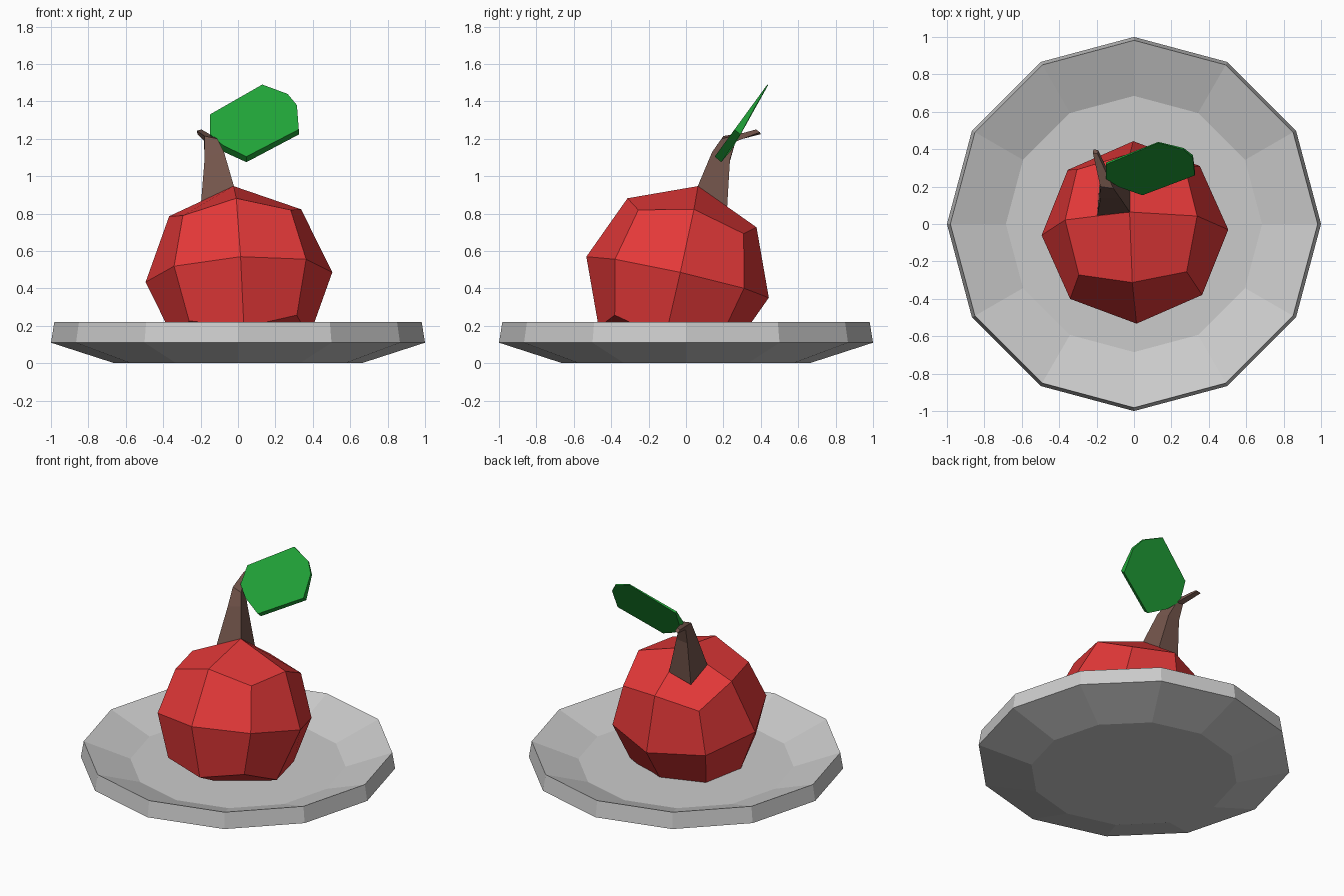
import bpy, bmesh
from math import sin, cos, pi, radians
from mathutils import Matrix, Vector

if "Cube" in bpy.data.objects:
    bpy.data.objects.remove(bpy.data.objects["Cube"])


def material(name, rgb):
    m = bpy.data.materials.new(name)
    m.diffuse_color = (*rgb, 1)
    m.use_nodes = True
    m.node_tree.nodes["Principled BSDF"].inputs["Base Color"].default_value = m.diffuse_color
    return m


def finish(name, bm, mat=None):
    bmesh.ops.recalc_face_normals(bm, faces=bm.faces[:])
    me = bpy.data.meshes.new(name)
    bm.to_mesh(me)
    bm.free()
    ob = bpy.data.objects.new(name, me)
    bpy.context.collection.objects.link(ob)
    if mat:
        me.materials.append(mat)
    return ob


def loft(name, rings, mat=None):
    """Skin equal-length rings of points and cap both ends."""
    bm = bmesh.new()
    vs = [[bm.verts.new(p) for p in r] for r in rings]
    n = len(vs[0])
    for a, b in zip(vs, vs[1:]):
        for i in range(n):
            j = (i + 1) % n
            bm.faces.new((a[i], a[j], b[j], b[i]))
    bm.faces.new(vs[0])
    bm.faces.new(vs[-1])
    return finish(name, bm, mat)


# Twelve-sided dish: underside, outer rim, lip, inner floor
profile = [(.66, 0), (1, .11), (.982, .22), (.685, .11)]
loft("plate", [[(r * cos(i * pi / 6), r * sin(i * pi / 6), z) for i in range(12)]
               for r, z in profile])

# Apple: cube subdivided once and cast to a sphere, leaning back
bm = bmesh.new()
bmesh.ops.create_cube(bm, size=1)
bmesh.ops.subdivide_edges(bm, edges=bm.edges[:], cuts=1, use_grid_fill=True)
lean = (Matrix.Translation((.005, -.045, .46)) @ Matrix.Rotation(radians(1.7), 4, 'Z')
        @ Matrix.Rotation(radians(-3), 4, 'Y') @ Matrix.Rotation(radians(-12.7), 4, 'X'))
for v in bm.verts:
    v.co = lean @ (v.co.normalized() * .5)
    v.co.z = max(v.co.z, .03)   # keep the base inside the plate
finish("apple", bm, material("red", (.77, .04, .04)))

# Four-sided stem growing from the back left top face, bending back to a thin tip
loft("stem", [
    [(-.02, .06, .94), (-.197, .045, .865), (-.185, .21, .785), (-.022, .22, .835)],
    [(-.075, .14, 1.13), (-.178, .14, 1.10), (-.175, .235, 1.08), (-.09, .235, 1.09)],
    [(-.11, .19, 1.20), (-.18, .20, 1.215), (-.183, .265, 1.19), (-.13, .265, 1.185)],
    [(-.195, .375, 1.25), (-.22, .38, 1.243), (-.217, .40, 1.225), (-.192, .395, 1.235)],
], material("brown", (.17, .09, .07)))

# Leaf: sloping eight-sided blade, thicker along its lower edge
outline = [(-.15, 1.33), (.13, 1.49), (.265, 1.44), (.315, 1.38),
           (.325, 1.25), (.045, 1.105), (-.08, 1.165), (-.15, 1.225)]
front = [Vector((x, .15 + .73 * (z - 1.10), z)) for x, z in outline]
depth = [.015, .006, .012, .02, .045, .05, .055, .05]
back = [p + Vector((0, .7 * d, -.6 * d)) for p, d in zip(front, depth)]
loft("leaf", [front, back], material("green", (.015, .37, .04)))
